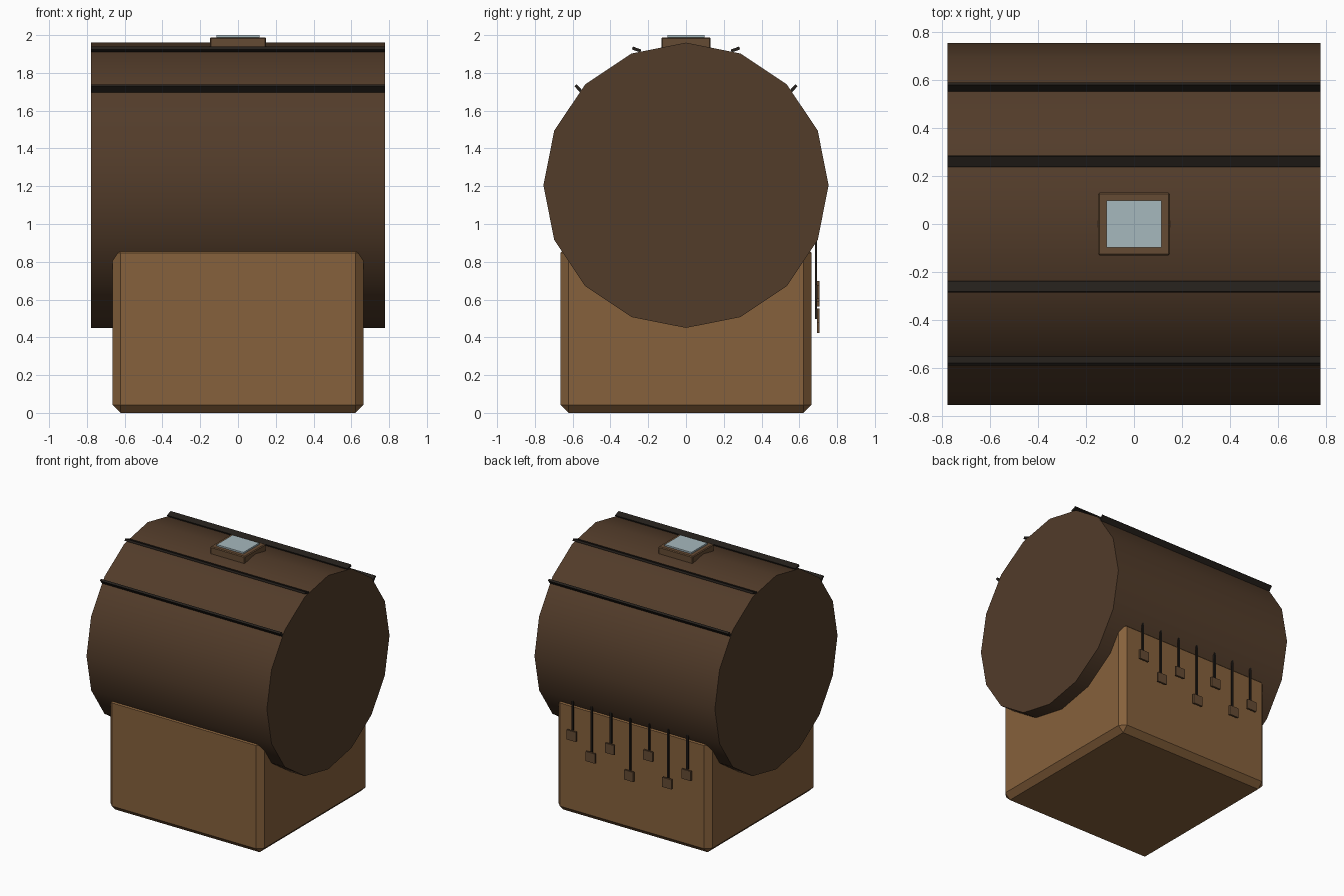
import bpy
import math

if "Cube" in bpy.data.objects:
    bpy.data.objects.remove(bpy.data.objects["Cube"])


def material(name, rgb):
    m = bpy.data.materials.new(name)
    m.diffuse_color = (*rgb, 1)
    m.use_nodes = True
    m.node_tree.nodes["Principled BSDF"].inputs["Base Color"].default_value = m.diffuse_color
    return m


WOOD = material("wood", (0.24, 0.12, 0.045))
BARK = material("dark_wood", (0.085, 0.045, 0.023))
TRIM = material("trim_wood", (0.13, 0.07, 0.033))
BLACK = material("black", (0.018, 0.014, 0.011))
GLASS = material("glass", (0.38, 0.48, 0.51))


def box(name, size, loc, mat, tilt=0, bevel=0):
    bpy.ops.mesh.primitive_cube_add(size=1, location=loc, rotation=(tilt, 0, 0))
    o = bpy.context.object
    o.name = name
    o.scale = size
    bpy.ops.object.transform_apply(location=False, rotation=False, scale=True)
    o.data.materials.append(mat)
    if bevel:
        b = o.modifiers.new("bevel", 'BEVEL')
        b.width = bevel
        b.segments = 1
    return o


# Chamfered base block, its top buried in the barrel
box("base", (1.33, 1.33, 0.89), (0, 0, 0.445), WOOD, bevel=0.043)

# Sixteen-sided barrel lying along x, with a vertex at the top
R, ZC, LENGTH = 0.755, 1.205, 1.555
bpy.ops.mesh.primitive_cylinder_add(vertices=16, radius=R, depth=LENGTH,
                                    location=(0, 0, ZC), rotation=(0, math.pi / 2, 0))
barrel = bpy.context.object
barrel.name = "barrel"
barrel.data.materials.append(BARK)
bpy.ops.object.shade_smooth_by_angle(angle=math.radians(30))

# Thin ridge slats along the barrel, tipped outward
for side, word in ((-1, "front"), (1, "back")):
    for deg, level in ((20, "upper"), (48, "lower")):
        a = math.radians(deg)
        loc = (0, side * 0.765 * math.sin(a), ZC + 0.765 * math.cos(a))
        box(f"{word}_{level}_slat", (LENGTH, 0.047, 0.016), loc, BLACK, tilt=side * a)

# Skylight on top
box("skylight_frame", (0.298, 0.262, 0.09), (0, 0, 1.943), TRIM, bevel=0.006)
box("skylight_glass", (0.23, 0.196, 0.04), (0, 0, 1.98), GLASS)

# Hanging cords with square tags on the back, listed from +x to -x
STRING_TOP, TAG = 0.93, 0.075
for i, z in enumerate((0.64, 0.515, 0.625, 0.46, 0.66, 0.49, 0.60)):
    x = 0.495 - 0.165 * i
    bottom = z + TAG / 2
    box(f"cord_{i + 1}", (0.014, 0.012, STRING_TOP - bottom),
        (x, 0.688, (STRING_TOP + bottom) / 2), BLACK)
    box(f"tag_{i + 1}", (0.08, 0.014, TAG), (x, 0.70, z), TRIM)
